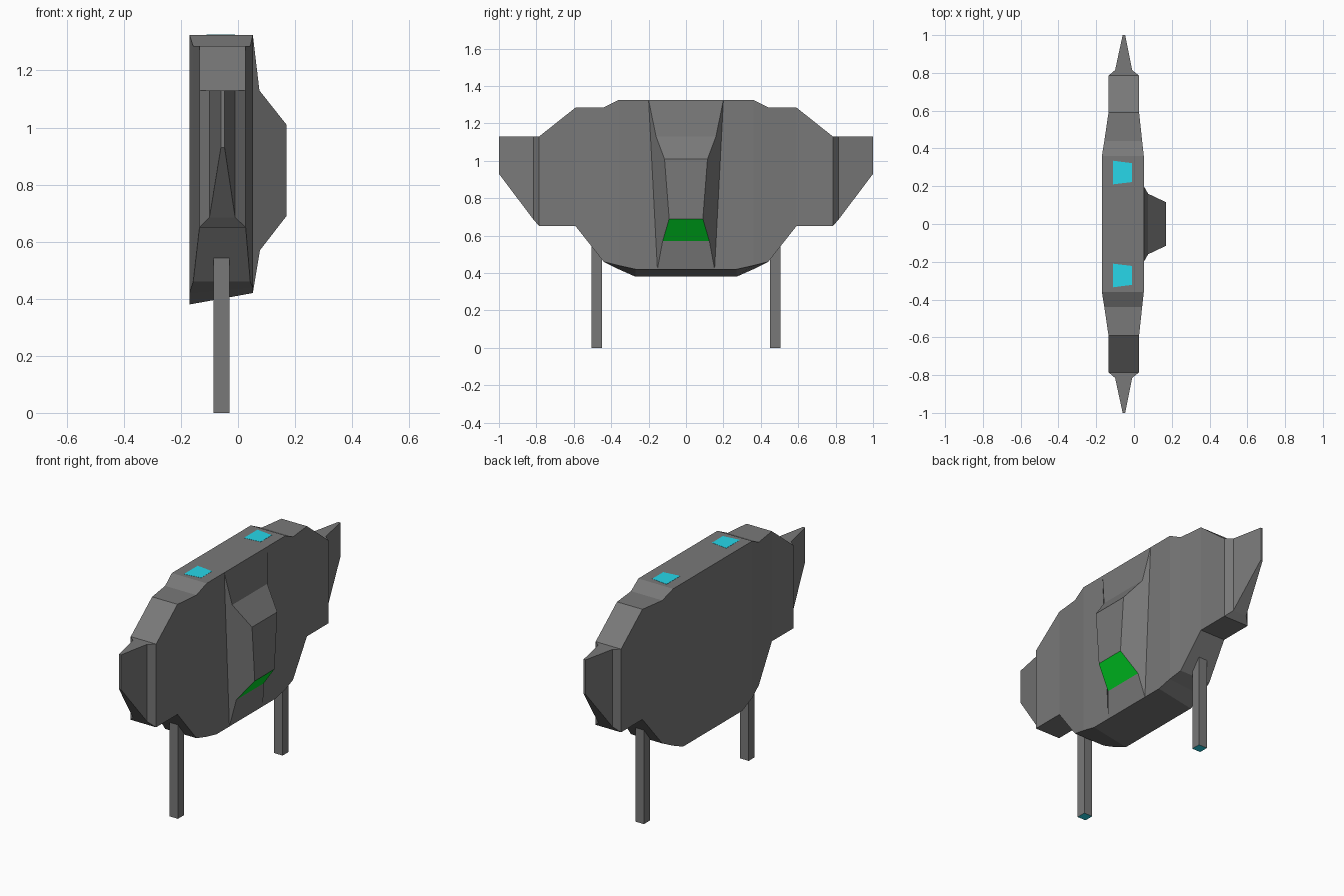
import bpy, bmesh

if "Cube" in bpy.data.objects:
    bpy.data.objects.remove(bpy.data.objects["Cube"])


def material(name, color):
    m = bpy.data.materials.new(name)
    m.diffuse_color = color
    m.use_nodes = True
    m.node_tree.nodes["Principled BSDF"].inputs["Base Color"].default_value = m.diffuse_color
    return m


GREY = material("dark grey hull", (0.19, 0.19, 0.19, 1))
CYAN = material("cyan glow", (0.02, 0.68, 0.82, 1))
GREEN = material("green window", (0.0, 0.7, 0.02, 1))


def make(name, verts, faces, mats=(GREY,), special=None):
    """Mesh object; faces listed in special use the second material."""
    me = bpy.data.meshes.new(name)
    me.from_pydata(verts, [], faces)
    for m in mats:
        me.materials.append(m)
    for i in special or ():
        me.polygons[i].material_index = 1
    bm = bmesh.new()
    bm.from_mesh(me)
    bmesh.ops.recalc_face_normals(bm, faces=bm.faces)
    bm.to_mesh(me)
    bm.free()
    ob = bpy.data.objects.new(name, me)
    bpy.context.collection.objects.link(ob)
    return ob


# Hull with side fins: four-sided sections lofted along y
# (y, x back, x front, z top, z bottom at back, z bottom at front)
half = [
    (0.27, -0.17, 0.052, 1.325, 0.38, 0.42),
    (0.36, -0.17, 0.052, 1.325, 0.42, 0.44),
    (0.44, -0.157, 0.043, 1.285, 0.46, 0.46),
    (0.59, -0.135, 0.027, 1.285, 0.65, 0.65),
    (0.785, -0.135, 0.027, 1.13, 0.65, 0.65),
    (0.815, -0.10, -0.01, 1.13, 0.685, 0.685),
    (1.0, -0.06, -0.047, 1.13, 0.93, 0.93),
]
sections = [(-s[0], *s[1:]) for s in reversed(half)] + half
verts, faces = [], []
for y, x0, x1, top, b0, b1 in sections:
    verts += [(x0, y, b0), (x1, y, b1), (x1, y, top), (x0, y, top)]
for i in range(len(sections) - 1):
    for k in range(4):
        a, b = 4 * i + k, 4 * i + (k + 1) % 4
        faces.append((a, b, b + 4, a + 4))
last = len(verts) - 4
faces += [(0, 1, 2, 3), tuple(range(last, last + 4))]
make("hull", verts, faces)

# Raised cockpit: ridge points (x, half width, z) from top to bottom
ridge = [(0.052, 0.2, 1.325), (0.075, 0.16, 1.13), (0.17, 0.115, 1.01),
         (0.17, 0.09, 0.69), (0.077, 0.125, 0.57), (0.052, 0.153, 0.42)]
n = len(ridge)
verts = [(x, s * w, z) for s in (-1, 1) for x, w, z in ridge]
faces = [(i, i + 1, n + i + 1, n + i) for i in range(n - 1)]
faces += [tuple(range(n)), tuple(range(n, 2 * n)), (0, n - 1, 2 * n - 1, n)]
make("cockpit", verts, faces, (GREY, GREEN), special=[3])

for s, side in ((-1, "front"), (1, "rear")):
    # Square leg with a cyan sole, its top buried in the hull
    ring = [(-0.085, 0.45), (-0.03, 0.45), (-0.03, 0.505), (-0.085, 0.505)]
    verts = [(x, s * y, z) for z in (0, 0.56) for x, y in ring]
    faces = [(0, 1, 2, 3), (4, 5, 6, 7)]
    faces += [(k, (k + 1) % 4, (k + 1) % 4 + 4, k + 4) for k in range(4)]
    make(side + "_leg", verts, faces, (GREY, CYAN), special=[0])

    # Thin cyan panel on the roof, a closed plate sunk into the hull
    ring = [(-0.11, 0.21), (-0.01, 0.222), (-0.01, 0.322), (-0.11, 0.335)]
    verts = [(x, s * y, z) for z in (1.32, 1.326) for x, y in ring]
    make(side + "_roof_panel", verts, faces, (CYAN,))
